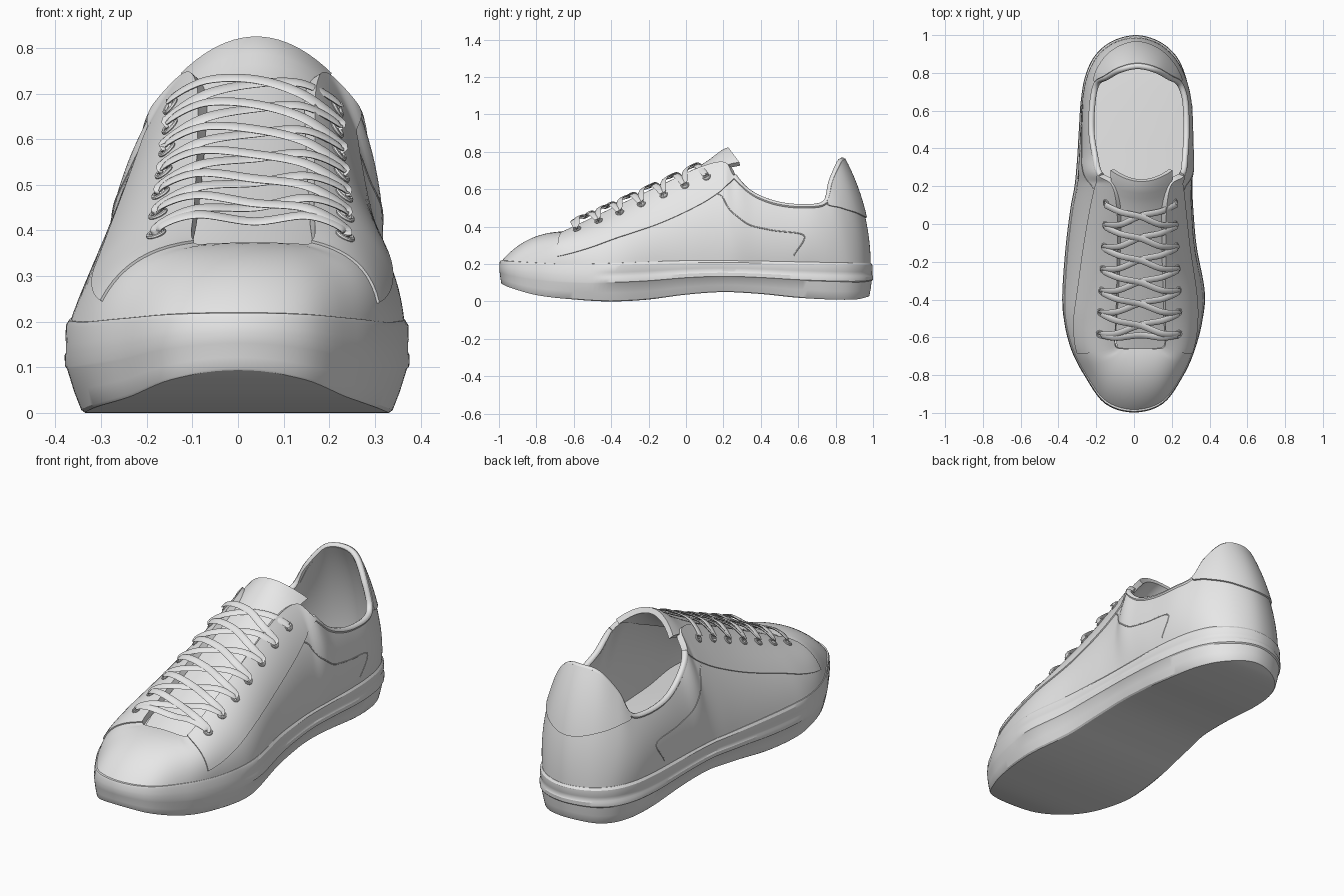
import bpy, bmesh, math
from mathutils import Vector as V

if "Cube" in bpy.data.objects:
    bpy.data.objects.remove(bpy.data.objects["Cube"])

grey = bpy.data.materials.new("light_grey")
grey.diffuse_color = (0.8, 0.8, 0.8, 1)
grey.use_nodes = True
grey.node_tree.nodes["Principled BSDF"].inputs["Base Color"].default_value = grey.diffuse_color

# ---------- helpers ----------
def finish(name, verts, faces, thickness=0, angle=40):
    me = bpy.data.meshes.new(name)
    me.from_pydata([tuple(v) for v in verts], [], faces)
    me.materials.append(grey)
    ob = bpy.data.objects.new(name, me)
    bpy.context.collection.objects.link(ob)
    bm = bmesh.new()
    bm.from_mesh(me)
    if not thickness:
        bmesh.ops.recalc_face_normals(bm, faces=bm.faces)
    bm.to_mesh(me)
    bm.free()
    bpy.ops.object.select_all(action='DESELECT')
    ob.select_set(True)
    bpy.context.view_layer.objects.active = ob
    if thickness:
        mod = ob.modifiers.new("thickness", 'SOLIDIFY')
        mod.thickness, mod.offset = thickness, -1
        bpy.ops.object.modifier_apply(modifier="thickness")
    bpy.ops.object.shade_smooth_by_angle(angle=math.radians(angle))

def grid(name, f, nu, nv, thickness, closed=False):
    cols = nu if closed else nu + 1
    verts = [f(i / nu, j / nv) for i in range(cols) for j in range(nv + 1)]
    at = lambda i, j: (i % cols) * (nv + 1) + j
    finish(name, verts, [(at(i, j), at(i + 1, j), at(i + 1, j + 1), at(i, j + 1))
                         for i in range(nu) for j in range(nv)], thickness)

def sweep(name, path, w, h, up=V((0, 0, 1)), n=10):
    """Elliptical section swept along a path, with end caps."""
    verts, faces, m = [], [], len(path)
    for i, p in enumerate(path):
        tan = (path[min(i + 1, m - 1)] - path[max(i - 1, 0)]).normalized()
        side = tan.cross(up).normalized()
        for a in (2 * math.pi * k / n for k in range(n)):
            verts.append(p + side * w * math.cos(a) + side.cross(tan) * h * math.sin(a))
    for i in range(m - 1):
        for k in range(n):
            l = (k + 1) % n
            faces.append((i * n + k, i * n + l, (i + 1) * n + l, (i + 1) * n + k))
    finish(name, verts, faces + [tuple(range(n)), tuple(range((m - 1) * n, m * n))])

def catmull(a, b, c, d, t):
    return 0.5 * (2 * b + (c - a) * t + (2 * a - 5 * b + 4 * c - d) * t * t
                  + (3 * b - a - 3 * c + d) * t ** 3)

def loop_at(keys, u):
    i = math.floor(u)
    return catmull(*(keys[(i + k) % len(keys)] for k in (-1, 0, 1, 2)), u - i)

def open_path(pts, steps=8):
    p = [pts[0] * 2 - pts[1]] + pts + [pts[-1] * 2 - pts[-2]]
    return [catmull(*p[i:i + 4], s / steps) for i in range(len(pts) - 1)
            for s in range(steps)] + [pts[-1]]

def curve(keys, x):
    """Smooth curve through (x, value) keys."""
    x, last = min(max(x, keys[0][0]), keys[-1][0]), len(keys) - 1
    def slope(k):
        p, q = keys[max(k - 1, 0)], keys[min(k + 1, last)]
        return (q[1] - p[1]) / (q[0] - p[0])
    i = max(k for k in range(last) if keys[k][0] <= x)
    (x0, a), (x1, b) = keys[i], keys[i + 1]
    d, t = x1 - x0, (x - x0) / (x1 - x0)
    return ((2 * t**3 - 3 * t**2 + 1) * a + (t**3 - 2 * t**2 + t) * d * slope(i)
            + (3 * t**2 - 2 * t**3) * b + (t**3 - t**2) * d * slope(i + 1))

# ---------- shape data, toe to heel ----------
sole_top = [(-1, .222), (-.8, .21), (-.6, .203), (0, .222), (.4, .22), (1, .208)]
sole_base = [(-1, .098), (-.95, .075), (-.8, .033), (-.6, .01), (-.4, 0), (-.2, .01),
             (0, .036), (.2, .05), (.4, .04), (.6, .02), (.8, .01), (.93, .012), (1, .03)]
taper = [(-1, .3), (-.8, .5), (-.5, 1), (.4, 1), (.8, .7), (1, .4)]
# footprint: left x, right x, y
foot = [(0, 0, -.991), (-.15, .15, -.945), (-.256, .255, -.80), (-.327, .317, -.66),
        (-.365, .357, -.5), (-.367, .362, -.35), (-.35, .32, -.12), (-.325, .302, .08),
        (-.303, .297, .2), (-.293, .297, .3), (-.287, .297, .38), (-.28, .297, .5),
        (-.27, .287, .65), (-.247, .262, .78), (-.197, .212, .885), (-.11, .125, .958),
        (.01, .01, .988)]
# throat and collar rim: left x, right x, y, z
rim = [(.035, .035, -.66, .374), (-.015, .085, -.66, .373), (-.06, .125, -.66, .371),
       (-.10, .165, -.64, .377), (-.095, .165, -.5, .443), (-.09, .165, -.35, .515),
       (-.085, .165, -.12, .624), (-.087, .168, .08, .717), (-.115, .193, .21, .742),
       (-.187, .264, .262, .665), (-.215, .28, .36, .575), (-.235, .287, .5, .522),
       (-.227, .28, .66, .51), (-.203, .247, .75, .535), (-.152, .195, .782, .645),
       (-.075, .115, .825, .74), (.02, .02, .845, .76)]
bulge = [.042, .042, .048, .05, .05, .05, .05, .05, .046, .035, .027, .02, .02, .02,
         .025, .03, .035]

def around(fn):
    return [fn(k, 1) for k in range(17)] + [fn(k, 0) for k in range(15, 0, -1)]

FOOT = around(lambda k, s: V((foot[k][s], foot[k][2], curve(sole_top, foot[k][2]) - .012)))
RIM = around(lambda k, s: V((rim[k][s], rim[k][2], rim[k][3])))
BULGE = around(lambda k, s: bulge[k])

def surf(u, t):
    """Point on the upper: u runs round the shoe, t from sole to rim."""
    mix = lambda w: loop_at(FOOT, w).lerp(loop_at(RIM, w), t)
    d = loop_at(RIM, u) - loop_at(FOOT, u)
    n = (mix(u + .06) - mix(u - .06)).cross(d).normalized()
    return mix(u) + n * loop_at(BULGE, u) * 4 * t * (1 - t)

def normal(u, t):
    a, b = max(t - .03, 0), min(t + .03, 1)
    return (surf(u + .05, t) - surf(u - .05, t)).cross(surf(u, b) - surf(u, a)).normalized()

def skin(u, t, lift):
    return surf(u, t) + normal(u, t) * lift

# ---------- upper, eyestays, heel tab, collar and side seams ----------
grid("upper", lambda a, b: surf(a * 32, b), 192, 16, .025, True)

def stay(a, b, right):
    u, t0 = 2.85 + 6.1 * a, .17 + .6 * a + .2 * a ** 10
    return skin(u if right else 32 - u, t0 + (1 - t0) * b, .006)

def tab(a, b):
    u = 13.05 + 5.9 * a
    t0 = .43 + .5 * (abs(u - 16) / 2.95) ** 2
    return skin(u, t0 + (1 - t0) * b, .008)

grid("heel_tab", tab, 48, 10, .014)
sweep("collar_edge", [skin(8.9 + 14.2 * i / 90, 1, -.010) for i in range(91)], .016, .014)
seam = open_path([V(p) for p in ((7.2, .72, 0), (8.6, .58, 0), (9.5, .51, 0), (10.6, .53, 0),
                                 (11.8, .49, 0), (11.5, .13, 0))], 10)
for right, side in ((True, "right"), (False, "left")):
    grid("eyestay_" + side, lambda a, b: stay(a if right else 1 - a, b, right), 48, 10, .012)
    sweep("side_seam_" + side, [skin(p.x if right else 32 - p.x, p.y, 0) for p in seam],
          .003, .002, V((1, 0, 0)), 6)

# ---------- sole: rings of outward offset, height fraction, band thickness ----------
N = 192
rings = [(-.033, 0, 0), (-.025, .03, 0), (-.010, .22, 0), (.005, .46, 0), (.006, .49, .005),
         (.007, .6, .005), (.007, .64, .001), (.007, .74, .001), (.006, .77, .004),
         (.005, .92, .004), (.001, .98, 0), (-.02, 1, 0)]
verts, faces = [], []
for off, frac, extra in rings:
    for i in range(N):
        u = i * 32 / N
        p, tan = loop_at(FOOT, u), loop_at(FOOT, u + .05) - loop_at(FOOT, u - .05)
        band = min(max((p.y + .5) / .12, 0), 1)
        if frac < .4:                       # steeper wall at toe and heel
            off_here = .006 + (off - .006) * curve(taper, p.y)
        else:
            off_here = off
        q = p + V((tan.y, -tan.x, 0)).normalized() * (off_here + extra * band)
        lo, hi = curve(sole_base, p.y), curve(sole_top, p.y)
        verts.append((q.x, q.y, lo + (hi - lo) * frac))
for r in range(len(rings) - 1):
    for i in range(N):
        j = (i + 1) % N
        faces.append((r * N + i, r * N + j, (r + 1) * N + j, (r + 1) * N + i))
for base in (0, (len(rings) - 1) * N):      # tread and footbed
    for i in range(N // 2):
        loop = [i, i + 1, (N - i - 1) % N, (N - i) % N]
        faces.append(tuple(base + k for k in dict.fromkeys(loop)))
finish("sole", verts, faces, angle=30)

# ---------- tongue ----------
t_z = [(-.7, .34), (-.5, .432), (-.12, .617), (.1, .742), (.19, .808), (.225, .825)]
t_half = [(-.7, .12), (-.5, .15), (.05, .155), (.225, .165)]
t_drop = [(-.7, .01), (-.5, .03), (-.12, .035), (.1, .055), (.225, .08)]

def tongue(a, b):
    s, y = 2 * a - 1, -.7 + .925 * b
    return V((.04 + s * curve(t_half, y), y + .06 * s * s * b ** 6,
              curve(t_z, y) - curve(t_drop, y) * s * s))

grid("tongue", tongue, 20, 30, .028)

# ---------- eyelets and laces ----------
UP = V((0, -.45, .89))
holes = []
for r in range(7):
    y, t = -.58 + .69 * r / 6, .78 + .014 * r
    u = min((3 + k * .02 for k in range(260)), key=lambda w: abs(surf(w, t).y - y))
    holes.append([])
    for side, w in (("right", u), ("left", 32 - u)):
        n, p = normal(w, t), skin(w, t, .008)
        e = n.orthogonal().normalized()
        f = n.cross(e)
        ring = [p + (e * math.cos(k * math.pi / 10) + f * math.sin(k * math.pi / 10)) * .018
                for k in range(21)]
        sweep(f"eyelet_{side}_{r + 1}", ring, .005, .005, n, 8)
        holes[r].append((p - n * .006, n))

def lace(name, a, b, lift):
    (p, n), (q, m) = a, b
    y = (p.y + q.y) / 2
    mid = V((.035, y, .585 + .47 * (y + .2))) + UP * lift
    sweep(name, open_path([p, p.lerp(mid, .1) + n * .025, p.lerp(mid, .42) + UP * .038, mid,
                           q.lerp(mid, .42) + UP * .038, q.lerp(mid, .1) + m * .025, q]),
          .018, .005, UP, 8)

lace("lace_bar", holes[0][0], holes[0][1], .016)
for r in range(6):
    lace(f"lace_up_right_{r + 1}", holes[r][1], holes[r + 1][0], .02)
    lace(f"lace_up_left_{r + 1}", holes[r][0], holes[r + 1][1], .031)
